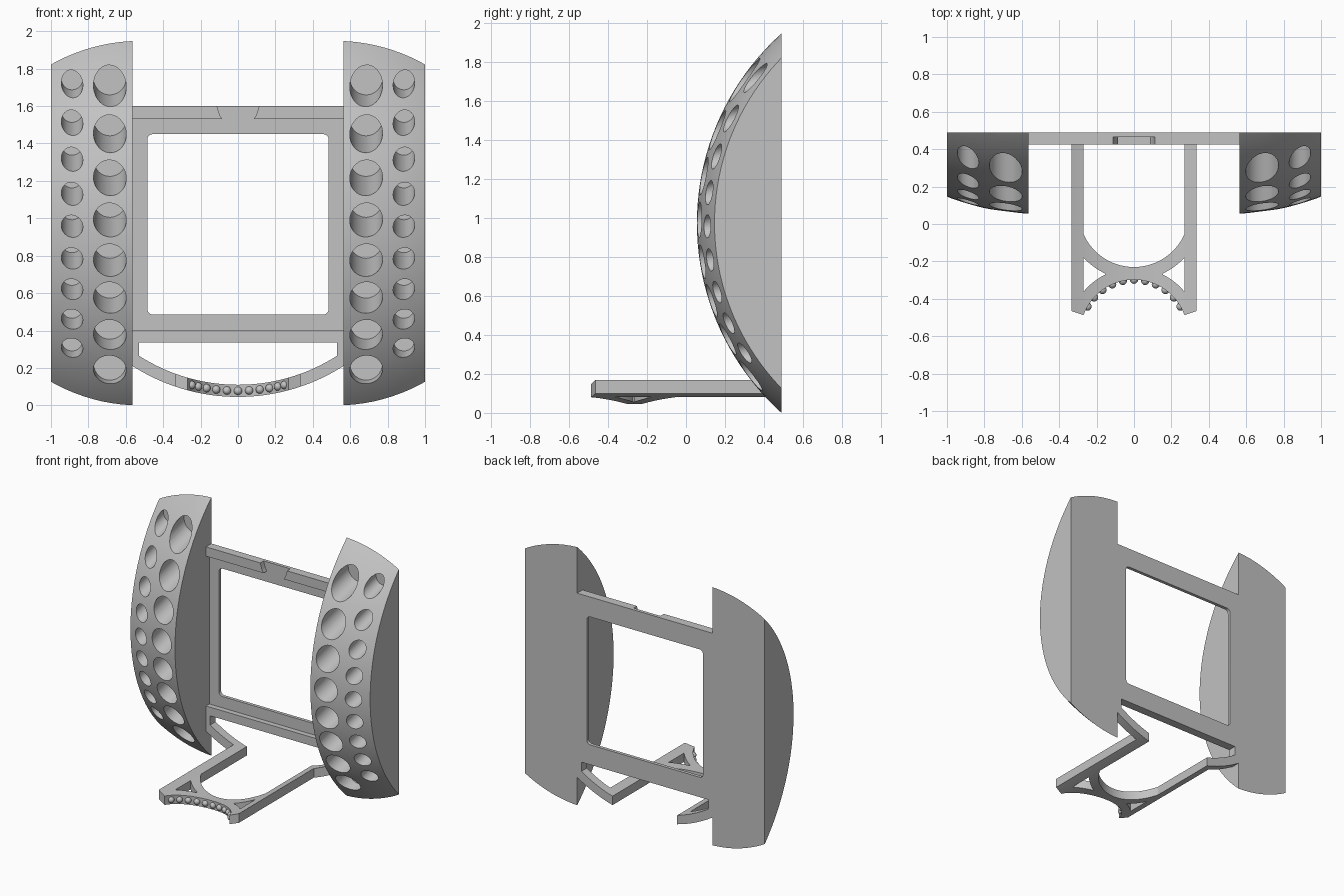
import bpy, bmesh
from math import sin, cos, tan, sqrt, pi, radians
from mathutils import Vector, Matrix

cube = bpy.data.objects.get("Cube")
if cube:
    bpy.data.objects.remove(cube)

grey = bpy.data.materials.new("light grey")
grey.use_nodes = True
grey.diffuse_color = (0.54, 0.54, 0.54, 1)
grey.node_tree.nodes["Principled BSDF"].inputs["Base Color"].default_value = (0.54, 0.54, 0.54, 1)

BACK, FRONT, RECESS = 0.49, 0.425, 0.465   # depth planes of the frame
INNER, OUTER = 0.565, 1.0                  # x range of a side pod


def make(name, bm):
    bmesh.ops.recalc_face_normals(bm, faces=bm.faces)
    mesh = bpy.data.meshes.new(name)
    bm.to_mesh(mesh)
    bm.free()
    mesh.materials.append(grey)
    obj = bpy.data.objects.new(name, mesh)
    bpy.context.collection.objects.link(obj)
    return obj


def activate(obj):
    bpy.ops.object.select_all(action='DESELECT')
    obj.select_set(True)
    bpy.context.view_layer.objects.active = obj


def smooth(obj):
    activate(obj)
    bpy.ops.object.shade_smooth_by_angle(angle=radians(30))


def cut(obj, cutter):
    cutter.hide_render = True
    mod = obj.modifiers.new("cut", 'BOOLEAN')
    mod.operation, mod.solver, mod.object = 'DIFFERENCE', 'EXACT', cutter
    activate(obj)
    bpy.ops.object.modifier_apply(modifier=mod.name)
    bpy.data.objects.remove(cutter)


def mirror(obj):
    obj.modifiers.new("mirror", 'MIRROR').use_mirror_merge = False


def add_box(bm, lo, hi):
    lo, hi = Vector(lo), Vector(hi)
    mat = Matrix.Translation((lo + hi) / 2) @ Matrix.Diagonal((*(hi - lo), 1))
    return bmesh.ops.create_cube(bm, size=1, matrix=mat)["verts"]


def box(name, lo, hi):
    bm = bmesh.new()
    add_box(bm, lo, hi)
    return make(name, bm)


def add_prism(bm, front, back):
    """Solid between two matching rings of points."""
    a = [bm.verts.new(p) for p in front]
    b = [bm.verts.new(p) for p in back]
    bm.faces.new(a)
    bm.faces.new(b[::-1])
    for i in range(len(a)):
        j = (i + 1) % len(a)
        bm.faces.new((a[j], a[i], b[i], b[j]))


# Side pods: slices of a sphere with a flat back
CENTRE, R = Vector((0.52, 1.365, 0.974)), 1.31
bm = bmesh.new()
bmesh.ops.create_uvsphere(bm, u_segments=160, v_segments=80, radius=R,
                          matrix=Matrix.Translation(CENTRE) @ Matrix.Rotation(pi / 2, 4, 'Y'))
for point, normal in (((0, BACK, 0), (0, 1, 0)), ((OUTER, 0, 0), (1, 0, 0)), ((INNER, 0, 0), (-1, 0, 0))):
    bmesh.ops.bisect_plane(bm, geom=bm.verts[:] + bm.edges[:] + bm.faces[:],
                           plane_co=point, plane_no=normal, clear_outer=True)
    bmesh.ops.holes_fill(bm, edges=[e for e in bm.edges if e.is_boundary], sides=0)
pods = make("side_pods", bm)

# Sloping round sockets in two columns
TILT = radians(15)
columns = ((0.685, 0.0875, (0.19, 0.377, 0.575, 0.775, 0.99, 1.215, 1.45, 1.705)),
           (0.887, 0.0575, (0.307, 0.46, 0.62, 0.785, 0.957, 1.13, 1.315, 1.51, 1.717)))
bm = bmesh.new()
for x, r, heights in columns:
    for z in heights:
        y = CENTRE.y - sqrt(R**2 - (x - CENTRE.x)**2 - (z - CENTRE.z)**2)
        rings = [[(x + r * cos(t), depth, z + (depth - y) * tan(TILT) + r / cos(TILT) * sin(t))
                  for t in (2 * pi * i / 40 for i in range(40))] for depth in (-0.2, 0.46)]
        add_prism(bm, *rings)
cut(pods, make("socket_cutter", bm))
smooth(pods)
mirror(pods)

# Frame plate with a rounded window
plate = box("frame_plate", (-INNER, RECESS, 0.335), (INNER, BACK, 1.6))
bm = bmesh.new()
add_box(bm, (-0.485, 0.3, 0.485), (0.485, 0.6, 1.45))
along_y = [e for e in bm.edges if abs(e.verts[0].co.y - e.verts[1].co.y) > 0.1]
bmesh.ops.bevel(bm, geom=along_y, offset=0.03, segments=6, profile=0.5, affect='EDGES')
cut(plate, make("window_cutter", bm))
smooth(plate)

# Raised rails, the upper one split by a flared notch
box("bottom_rail", (-INNER, FRONT, 0.335), (INNER, RECESS, 0.4))
profile = [(INNER, 1.53), (INNER, 1.6), (0.112, 1.6), (0.105, 1.575), (0.097, 1.552), (0.085, 1.53)]
bm = bmesh.new()
add_prism(bm, [(x, FRONT, z) for x, z in profile], [(x, RECESS, z) for x, z in profile])
mirror(make("top_rails", bm))

# Lower bracket: a bowed sheet trimmed to shape in plan
BOW_Z, BOW_R, BOW_T = 1.09, 0.98, 0.065


def bow(x, r):
    return BOW_Z - sqrt(r * r - x * x)


def sheet(name, x0, x1, y_low, y_high, steps=16):
    bm = bmesh.new()
    rows = []
    for i in range(steps + 1):
        x = x0 + (x1 - x0) * i / steps
        lo, hi = y_low(x), y_high(x)
        top, base = bow(x, BOW_R), bow(x, BOW_R + BOW_T)
        rows.append([bm.verts.new((x, y, z)) for y, z in ((lo, base), (hi, base), (hi, top), (lo, top))])
    for a, b in zip(rows, rows[1:]):
        for k in range(4):
            m = (k + 1) % 4
            bm.faces.new((a[k], a[m], b[m], b[k]))
    bm.faces.new(rows[0])
    bm.faces.new(rows[-1][::-1])
    obj = make(name, bm)
    smooth(obj)
    return obj


def rear_arc(r):
    return lambda x: 0.065 - sqrt(r * r - x * x)


def front_arc(r):
    return lambda x: -0.585 + sqrt(r * r - x * x)


ARM_IN, ARM_OUT, WEB, BEAD_R = 0.27, 0.335, 0.155, 0.287
mirror(sheet("bracket_wings", ARM_OUT, INNER, lambda x: FRONT, lambda x: BACK))
mirror(sheet("bracket_arms", ARM_IN, ARM_OUT, lambda x: -0.487 + (x - ARM_IN) * 0.33, lambda x: BACK, 4))
mirror(sheet("rear_braces", WEB, ARM_IN, rear_arc(0.364), rear_arc(0.295)))
mirror(sheet("front_braces", WEB, ARM_IN, front_arc(BEAD_R), front_arc(0.35)))
sheet("bracket_web", -WEB, WEB, front_arc(BEAD_R), rear_arc(0.295), 24)
mirror(box("bracket_hangers", (0.53, FRONT, 0.212), (INNER, BACK, 0.335)))

# Row of beads along the front arc
bm = bmesh.new()
for i in range(-5, 6):
    t = radians(12 * i)
    x, y = BEAD_R * sin(t), -0.585 + BEAD_R * cos(t)
    bmesh.ops.create_uvsphere(bm, u_segments=20, v_segments=12, radius=0.022,
                              matrix=Matrix.Translation((x, y, bow(x, BOW_R + BOW_T / 2))))
smooth(make("beads", bm))
